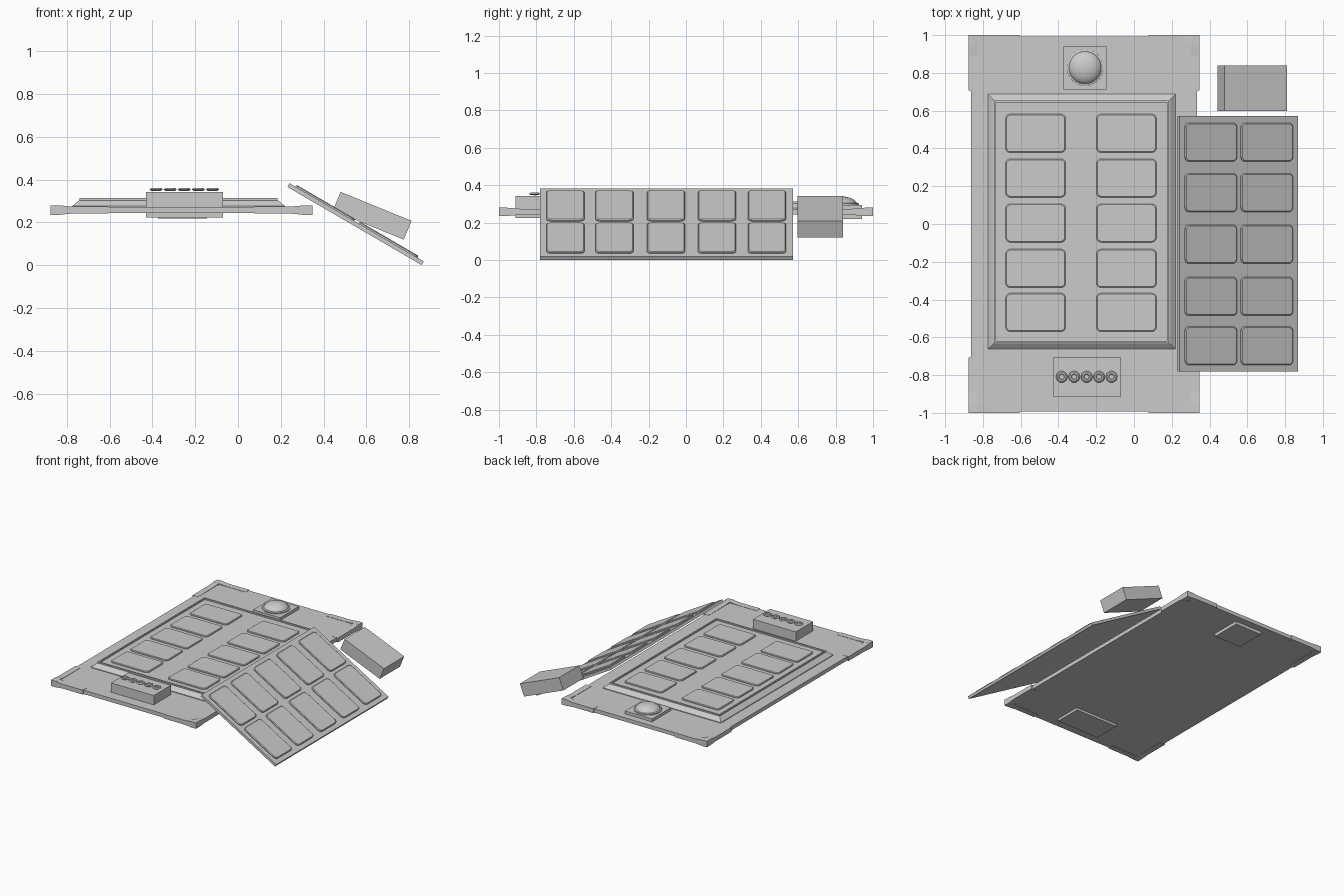
import bpy, bmesh, math
from mathutils import Vector, Matrix

if "Cube" in bpy.data.objects:
    bpy.data.objects.remove(bpy.data.objects["Cube"])


def make(name, bm, mat=None, smooth=False):
    bmesh.ops.recalc_face_normals(bm, faces=bm.faces)
    me = bpy.data.meshes.new(name)
    bm.to_mesh(me)
    bm.free()
    ob = bpy.data.objects.new(name, me)
    bpy.context.collection.objects.link(ob)
    if mat is not None:
        ob.matrix_world = mat
    if smooth:
        bpy.ops.object.select_all(action='DESELECT')
        ob.select_set(True)
        bpy.context.view_layer.objects.active = ob
        bpy.ops.object.shade_smooth_by_angle(angle=math.radians(40))
    return ob


def box(name, x0, x1, y0, y1, z0, z1, mat=None):
    bm = bmesh.new()
    m = Matrix.Translation(((x0 + x1) / 2, (y0 + y1) / 2, (z0 + z1) / 2))
    bmesh.ops.create_cube(bm, size=1, matrix=m @ Matrix.Diagonal((x1 - x0, y1 - y0, z1 - z0, 1)))
    return make(name, bm, mat)


def loft(name, rings, mat=None):
    """Skin a stack of equal-length rings and cap both ends."""
    bm = bmesh.new()
    vs = [[bm.verts.new(p) for p in r] for r in rings]
    n = len(vs[0])
    for a, b in zip(vs, vs[1:]):
        for i in range(n):
            bm.faces.new((a[i], a[(i + 1) % n], b[(i + 1) % n], b[i]))
    bm.faces.new(vs[0][::-1])
    bm.faces.new(vs[-1])
    return make(name, bm, mat)


def rounded(cx, cy, w, h, r, z):
    pts = []
    for q, (sx, sy) in enumerate(((1, 1), (-1, 1), (-1, -1), (1, -1))):
        for k in range(5):
            a = math.radians(q * 90 + k * 22.5)
            pts.append((cx + sx * (w / 2 - r) + r * math.cos(a),
                        cy + sy * (h / 2 - r) + r * math.sin(a), z))
    return pts


def rect(x0, x1, y0, y1, d, z):
    return [(x0 + d, y0 + d, z), (x1 - d, y0 + d, z), (x1 - d, y1 - d, z), (x0 + d, y1 - d, z)]


def pad(name, cx, cy, z0, z1, mat=None):
    loft(name, [rounded(cx, cy, .318, .204, .025, z0),
                rounded(cx, cy, .318, .204, .025, z1 - .004),
                rounded(cx, cy, .308, .194, .022, z1)], mat)


def lathe(name, profile, center, steps):
    bm = bmesh.new()
    vs = [bm.verts.new((r, 0, z)) for r, z in profile]
    es = [bm.edges.new(p) for p in zip(vs, vs[1:])]
    bmesh.ops.spin(bm, geom=vs + es, cent=(0, 0, 0), axis=(0, 0, 1),
                   angle=2 * math.pi, steps=steps)
    bmesh.ops.remove_doubles(bm, verts=bm.verts, dist=1e-5)
    make(name, bm, Matrix.Translation(center), smooth=True)


# Main board
box("board", -.864, .334, -.993, .993, .243, .272)

# Corner guards: two tapered arms per corner
arm = [(0, .235), (.045, .236), (.1, .241), (.27, .241),
       (.27, .274), (.1, .274), (.045, .279), (0, .28)]
for cx, sx in ((-.875, 1), (.347, -1)):
    for cy, sy in ((-1, 1), (1, -1)):
        loft("corner_guard_end", [[(cx + sx * d, cy + sy * t, z) for d, z in arm] for t in (0, .045)])
        loft("corner_guard_side", [[(cx + sx * t, cy + sy * d * 1.09, z) for d, z in arm] for t in (0, .045)])

# Sloped frame base with a recessed floor behind a thin rim
B = (-.774, .219, -.663, .687)
loft("pad_tray", [rect(*B, 0, .26), rect(*B, 0, .277), rect(*B, .027, .299),
                  rect(*B, .034, .303), rect(*B, .034, .313),
                  rect(*B, .044, .313), rect(*B, .044, .303)])

# Main board pads
for cx in (-.521, -.04):
    for cy in (.48, .243, .005, -.235, -.468):
        pad("board_pad", cx, cy, .300, .312)

# Tilted panel leaning on the board, with its own pads
T = Matrix.Translation((.549, -.104, .192)) @ Matrix.Rotation(math.radians(30.2), 4, 'Y')
box("loose_panel", -.3625, .3625, -.676, .676, -.01, .01, T)
for cx in (-.172, .171):
    for cy in (.433, .166, -.107, -.383, -.645):
        pad("panel_pad", cx, cy + .104, .008, .02, T)

# Loose block
L = Matrix.Translation((.627, .7185, .231)) @ Matrix.Rotation(math.radians(22.2), 4, 'Y')
box("loose_block", -.179, .179, -.1215, .1215, -.0475, .0475, L)

# Terminal block with a row of screws
box("terminal_block", -.43, -.07, -.912, -.706, .224, .343)
for i in range(5):
    lathe("terminal_screw", [(0, .004), (.022, .005), (.031, .012), (.024, .018), (.016, .018), (.013, .013), (0, .013)],
          (-.383 + i * .066, -.809, .342), 10)

# Lamp: mounting plate, ring and dome
box("lamp_plate", -.373, -.145, .713, .94, .219, .294)
C = (-.259, .828, .294)
lathe("lamp_ring", [(.085, 0), (.096, 0), (.096, .007), (.092, .010), (.085, .010)], C, 40)
lathe("lamp_dome", [(.088 * math.cos(a), .046 * math.sin(a)) for a in
                    [math.pi / 2 * k / 10 for k in range(11)]], C, 40)
